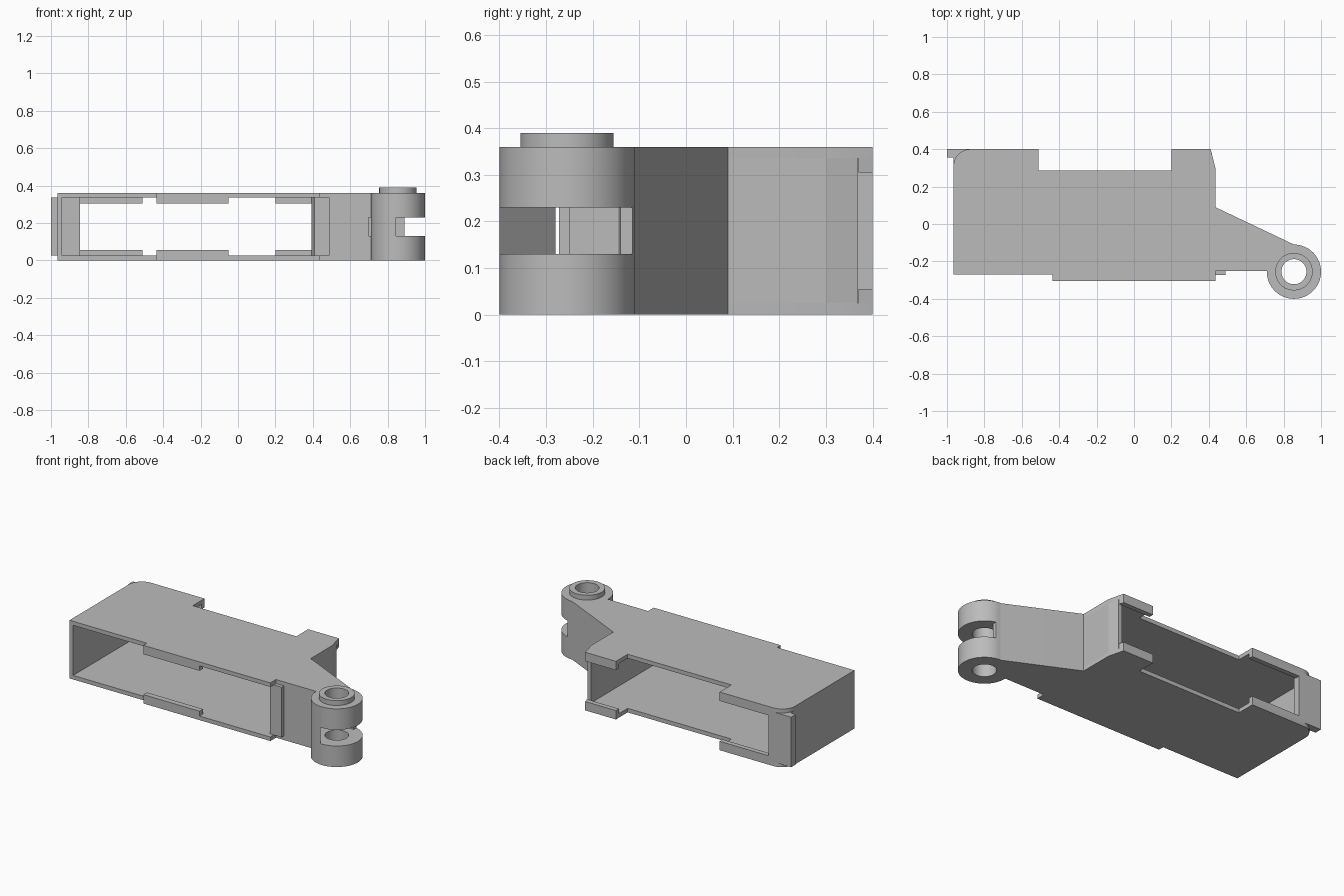
import bpy, bmesh, math
from mathutils import Vector

if "Cube" in bpy.data.objects:
    bpy.data.objects.remove(bpy.data.objects["Cube"])

grey = bpy.data.materials.new("plain grey")
grey.use_nodes = True
COLOUR = (0.5, 0.5, 0.5, 1)
grey.diffuse_color = COLOUR
grey.node_tree.nodes["Principled BSDF"].inputs["Base Color"].default_value = COLOUR

H, T = 0.36, 0.025               # overall height, plate thickness
PIVOT = (0.855, -0.255)          # hinge axis


def prism(name, outline, z0, z1):
    """Extrude a plan outline from z0 to z1."""
    bm = bmesh.new()
    face = bm.faces.new([bm.verts.new((x, y, z0)) for x, y in outline])
    up = bmesh.ops.extrude_face_region(bm, geom=[face])["geom"]
    bmesh.ops.translate(bm, vec=Vector((0, 0, z1 - z0)),
                        verts=[v for v in up if isinstance(v, bmesh.types.BMVert)])
    bmesh.ops.recalc_face_normals(bm, faces=bm.faces[:])
    mesh = bpy.data.meshes.new(name)
    bm.to_mesh(mesh)
    bm.free()
    mesh.materials.append(grey)
    obj = bpy.data.objects.new(name, mesh)
    bpy.context.collection.objects.link(obj)
    return obj


def box(name, x0, x1, y0, y1, z0, z1):
    return prism(name, [(x0, y0), (x1, y0), (x1, y1), (x0, y1)], z0, z1)


def arc(centre, r, a0, a1, n):
    angles = [math.radians(a0 + (a1 - a0) * i / n) for i in range(n + 1)]
    return [(centre[0] + r * math.cos(a), centre[1] + r * math.sin(a)) for a in angles]


def disc(name, r, z0, z1):
    return prism(name, arc(PIVOT, r, 0, 360, 64)[:-1], z0, z1)


def combine(target, tool, operation):
    """Apply a boolean and discard the tool."""
    mod = target.modifiers.new(operation, 'BOOLEAN')
    mod.operation, mod.solver, mod.object = operation, 'EXACT', tool
    bpy.context.view_layer.objects.active = target
    bpy.ops.object.modifier_apply(modifier=mod.name)
    bpy.data.objects.remove(tool)


def smooth(obj):
    bpy.ops.object.select_all(action='DESELECT')
    obj.select_set(True)
    bpy.context.view_layer.objects.active = obj
    bpy.ops.object.shade_smooth_by_angle(angle=math.radians(30))


# Top and bottom plates with their matching lips
corner = arc((-0.875, 0.31), 0.09, 90, 180, 12)
plate = [(-0.965, -0.27), (-0.435, -0.27), (-0.435, -0.305), (0.435, -0.305),
         (0.435, 0.30), (0.41, 0.40), (0.2, 0.40), (0.2, 0.285),
         (-0.51, 0.285), (-0.51, 0.40)] + corner
lips = {
    "front_lip": [(-0.435, -0.305), (-0.05, -0.305), (-0.05, -0.27), (-0.435, -0.27)],
    "back_left_lip": [(0.2, 0.37), (0.418, 0.37), (0.41, 0.40), (0.2, 0.40)],
    "back_right_lip": [(-0.85, 0.37), (-0.51, 0.37), (-0.51, 0.40), (-0.85, 0.40)],
}
for side, z0, z1, l0, l1 in (("bottom", 0, T, T, 0.055), ("top", H - T, H, 0.305, H - T)):
    smooth(prism(side + "_plate", plate, z0, z1))
    for name, outline in lips.items():
        prism(side + "_" + name, outline, l0, l1)

# Side walls and end flanges
box("right_wall", -0.965, -0.94, -0.27, 0.36, T, H - T)
box("right_back_flange", -1, -0.845, 0.355, 0.40, T, H - T)
prism("left_wall", [(0.41, -0.27), (0.435, -0.27), (0.435, 0.30), (0.418, 0.368),
                    (0.393, 0.368), (0.41, 0.30)], T, H - T)
box("left_front_flange", 0.41, 0.49, -0.272, -0.249, T, H - T)

# Hinge arm with its round knuckle and raised collar
arm = prism("hinge_arm", [(0.43, -0.25), (0.855, -0.25), (0.86, -0.112),
                          (0.435, 0.09), (0.43, 0.09)], 0, H)
combine(arm, disc("knuckle", 0.145, 0, H), 'UNION')
combine(arm, disc("collar", 0.1, H - 0.05, 0.39), 'UNION')

# Slot between the knuckle halves, leaving a web at the front, then the pin hole
slot = [(0.845, -0.45), (0.845, -0.4), (0.698, -0.267), (0.698, -0.145),
        (0.89, -0.14), (0.89, -0.05), (1.1, -0.05), (1.1, -0.45)]
combine(arm, prism("slot_cutter", slot, 0.13, 0.23), 'DIFFERENCE')
combine(arm, disc("pin_cutter", 0.067, -0.1, 0.5), 'DIFFERENCE')
smooth(arm)
